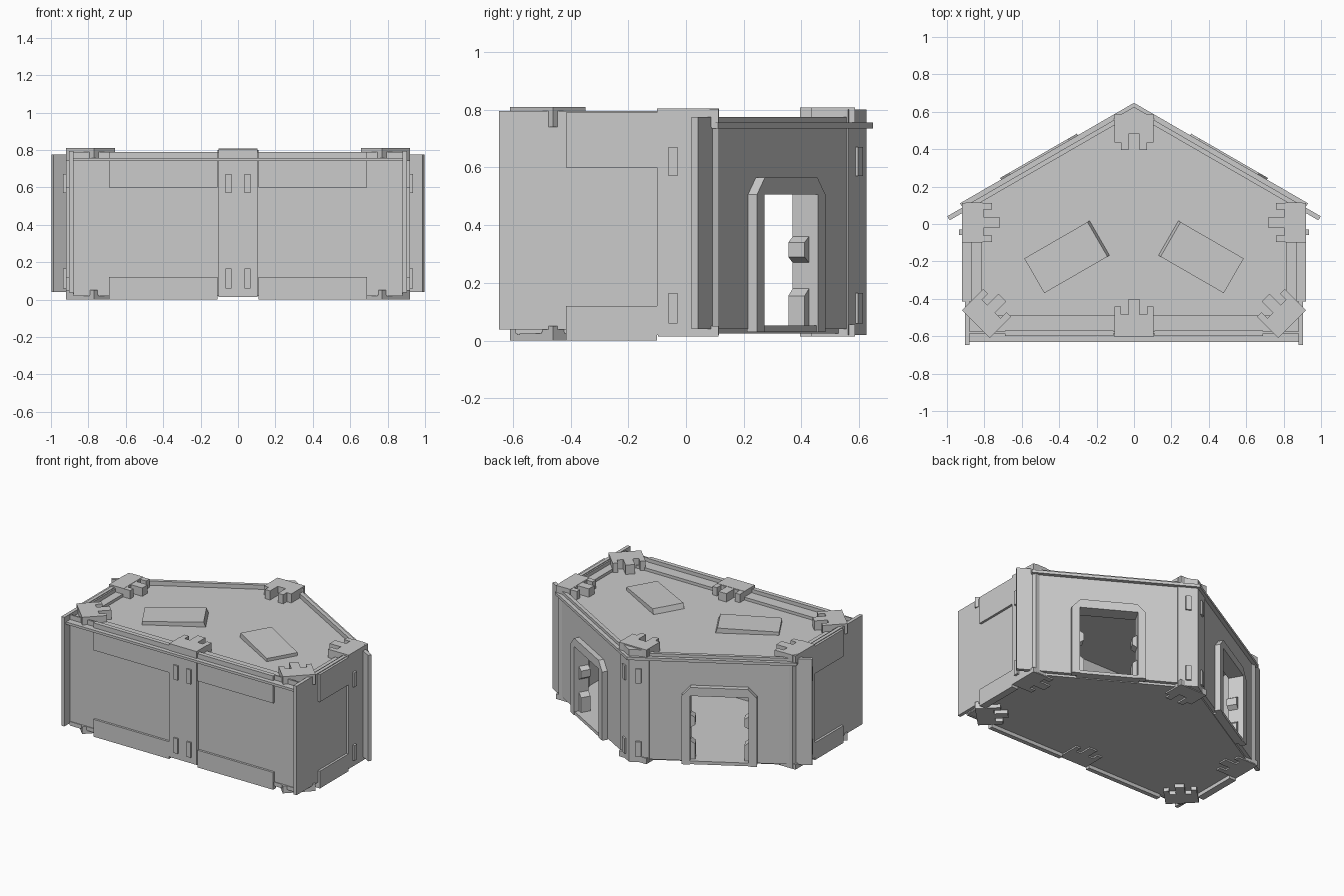
import bpy, bmesh
from math import radians, sqrt
from mathutils import Matrix, Vector

if "Cube" in bpy.data.objects:
    bpy.data.objects.remove(bpy.data.objects["Cube"])

MIRROR = Matrix.Scale(-1, 4, (1, 0, 0))
H = sqrt(3) / 2
# local frame of the slanted back wall: x along wall, y up, z outward
BACK = Matrix(((H, 0, .5, 0), (-.5, 0, H, 0), (0, 1, 0, 0), (0, 0, 0, 1)))


def prism(name, pts, lo, hi, mat=Matrix(), mirror=False):
    """Extrude an outline from lo to hi along local z; optionally make the mirrored twin."""
    for m, suffix in ((mat, "_right"), (MIRROR @ mat, "_left"))[:2 if mirror else 1]:
        bm = bmesh.new()
        a = [bm.verts.new(m @ Vector((x, y, lo))) for x, y in pts]
        b = [bm.verts.new(m @ Vector((x, y, hi))) for x, y in pts]
        n = len(pts)
        bm.faces.new(a)
        bm.faces.new(b)
        for i in range(n):
            bm.faces.new((a[i], a[(i + 1) % n], b[(i + 1) % n], b[i]))
        bmesh.ops.recalc_face_normals(bm, faces=bm.faces)
        me = bpy.data.meshes.new(name)
        bm.to_mesh(me)
        bm.free()
        ob = bpy.data.objects.new(name + (suffix if mirror else ""), me)
        bpy.context.collection.objects.link(ob)


def rect(x0, x1, y0, y1):
    return [(x0, y0), (x1, y0), (x1, y1), (x0, y1)]


def box(name, x0, x1, y0, y1, z0, z1, mirror=False, mat=Matrix()):
    prism(name, rect(x0, x1, y0, y1), z0, z1, mat, mirror)


def place(x, y, deg, z=0):
    return Matrix.Translation((x, y, z)) @ Matrix.Rotation(radians(deg), 4, 'Z')


# floor and roof deck
plan = [(-.88, -.59), (.88, -.59), (.88, .081), (0, .589), (-.88, .081)]
prism("floor", plan, .025, .05)
prism("roof_deck", plan, .715, .745)

# front wall
box("front_wall", -.88, .88, -.585, -.575, .02, .79)
box("front_inner_wall", -.85, .85, -.577, -.49, .03, .765)
box("front_rail", -.88, .88, -.63, -.58, .74, .757)
box("front_post", -.105, .105, -.605, -.49, .02, .805)
for z0, z1 in ((0, .12), (.6, .79)):
    box("front_tab", .11, .69, -.6, -.57, z0, z1, True)
    box("side_tab", .87, .92, -.415, -.1, z0, z1, True)

# side walls
box("side_slab", .88, .904, -.648, -.09, .038, .795, True)
box("side_inner_wall", .815, .882, -.58, .1, .03, .765, True)
box("side_post", .81, .92, -.1, .03, .02, .805, True)
prism("corner_post", [(.81, .02), (.92, .02), (.92, .07), (.9, .115), (.81, .115)],
      .02, .805, mirror=True)

# slanted back walls with a notched doorway
C = .26
half = [(.155, .04), (.155, .155), (.185, .18), (.185, .27), (.155, .29),
        (.155, .34), (.185, .36), (.185, .506)]
door = [(C - w, z) for w, z in half] + [(C + w, z) for w, z in reversed(half)]


def around_door(x0, x1, z1):
    return [(x0, .04)] + door + [(x1, .04), (x1, z1), (x0, z1)]


prism("back_slab", around_door(-.308, .844, .775), .51, .535, BACK, True)
prism("back_inner_wall", around_door(-.27, .72, .74), .47, .512, BACK, True)
opening = [(C - .185, .03), (C - .185, .506), (C + .185, .506), (C + .185, .03)]
outer = [(C + .237, .03), (C + .237, .506), (C + .182, .565), (C - .182, .565),
         (C - .237, .506), (C - .237, .03)]
prism("door_frame", opening + outer, .53, .571, BACK, True)
box("door_sill", C - .2, C + .2, .03, .052, .47, .565, True, BACK)
box("back_rail", -.324, .75, .735, .755, .53, .561, True, BACK)
box("apex_post", -.312, -.185, .02, .8, .49, .542, True, BACK)

# raised latch bars on the posts
for z0, z1 in ((.06, .165), (.57, .67)):
    box("front_latch", .035, .066, -.615, -.6, z0, z1, True)
    box("side_latch", .91, .935, -.06, -.03, z0, z1, True)
    box("apex_latch", -.27, -.235, z0, z1, .54, .553, True, BACK)

# interlocking clips around the roof and floor edge
clip = [(-.105, 0), (.105, 0), (.105, .16), (.07, .16), (.07, .115), (.03, .115),
        (.03, .2), (-.03, .2), (-.03, .115), (-.07, .115), (-.07, .16), (-.105, .16)]
socket = [(-.105, 0), (.105, 0), (.105, .15), (.07, .15), (.07, .19), (.03, .19),
          (.03, .105), (-.03, .105), (-.03, .19), (-.07, .19), (-.07, .15), (-.105, .15)]
for label, z0, z1, corner0, corner1 in (("roof", .74, .803, .74, .81),
                                        ("floor", .015, .05, 0, .05)):
    prism(label + "_front_clip", clip, z0, z1, place(0, -.6, 0))
    prism(label + "_apex_clip", socket, z0, z1 + .005, place(0, .585, 180))
    prism(label + "_side_clip", clip, z0, z1, place(.92, .008, 90), True)
    prism(label + "_corner_clip", clip, corner0, corner1, place(.845, -.535, 45), True)

# wedge-shaped roof plates, turned 30 degrees
wedge = [(-.2, .74), (.205, .74), (.19, .78), (-.2, .767)]
lay = Matrix.Rotation(radians(90), 4, 'X')
prism("roof_plate", wedge, -.107, .107, place(.36, -.177, 150) @ lay, True)
